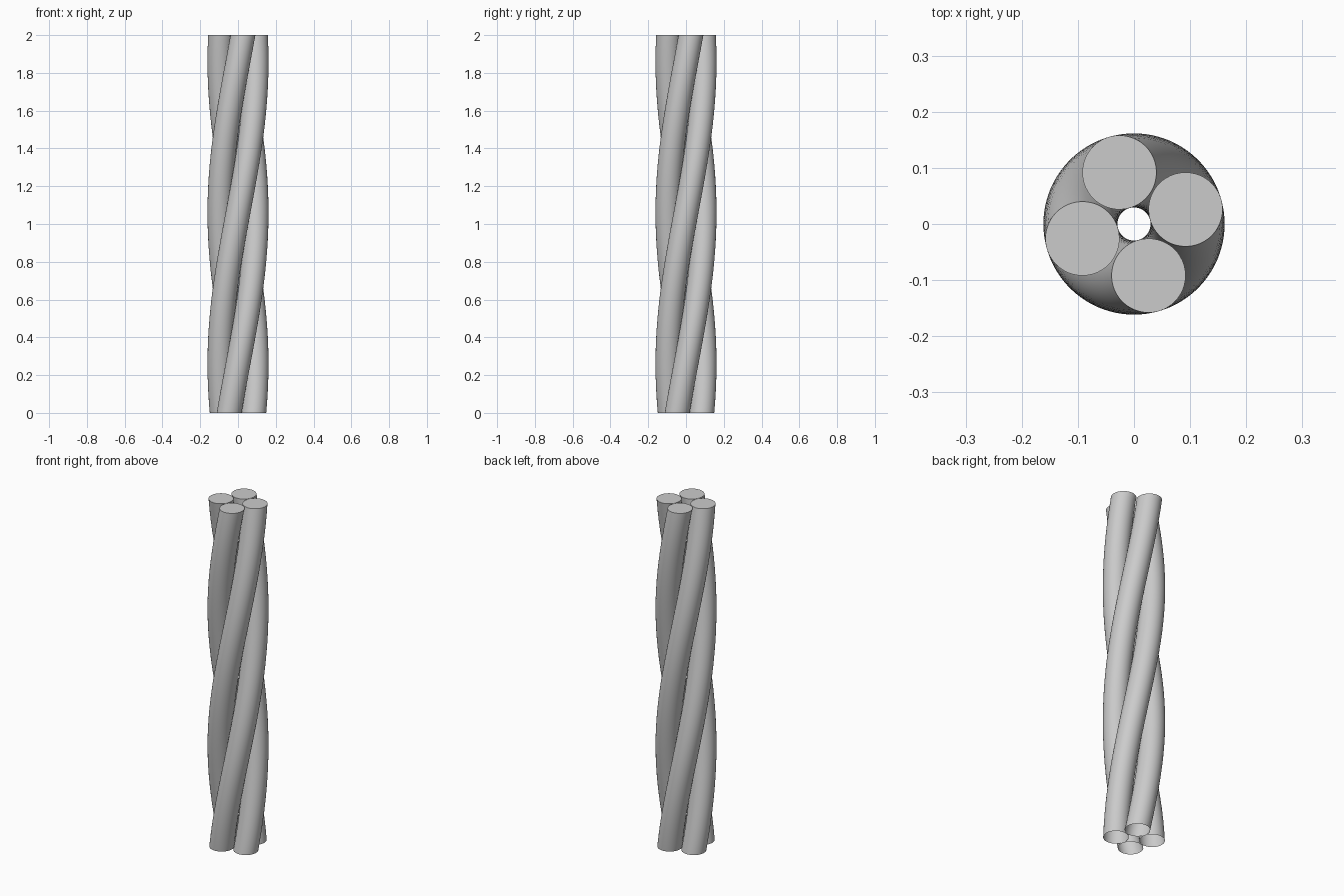
import bpy, bmesh
from math import cos, sin, radians

if "Cube" in bpy.data.objects:
    bpy.data.objects.remove(bpy.data.objects["Cube"])

HEIGHT, ORBIT, RADIUS = 2.0, 0.0955, 0.066
TOP_ANGLE, TWIST = 15.8, 225.0     # degrees
SIDES, STEPS = 48, 64


def strand(name, offset):
    bm = bmesh.new()
    rings = []
    # Stack horizontal circles along a helix
    for i in range(STEPS + 1):
        t = i / STEPS
        a = radians(offset + TOP_ANGLE - TWIST * (1 - t))
        cx, cy = ORBIT * cos(a), ORBIT * sin(a)
        rings.append([bm.verts.new((cx + RADIUS * cos(a + radians(360 * k / SIDES)),
                                    cy + RADIUS * sin(a + radians(360 * k / SIDES)),
                                    HEIGHT * t)) for k in range(SIDES)])
    for lo, hi in zip(rings, rings[1:]):
        for k in range(SIDES):
            n = (k + 1) % SIDES
            bm.faces.new((lo[k], lo[n], hi[n], hi[k]))
    # Closed top, open underside
    bm.faces.new(rings[-1])
    mesh = bpy.data.meshes.new(name)
    bm.to_mesh(mesh)
    bm.free()
    obj = bpy.data.objects.new(name, mesh)
    bpy.context.collection.objects.link(obj)
    bpy.ops.object.select_all(action='DESELECT')
    obj.select_set(True)
    bpy.context.view_layer.objects.active = obj
    bpy.ops.object.shade_smooth_by_angle(angle=radians(40))


# Four twisted strands
for q in range(4):
    strand(f"twisted_strand_{q + 1}", 90 * q)
